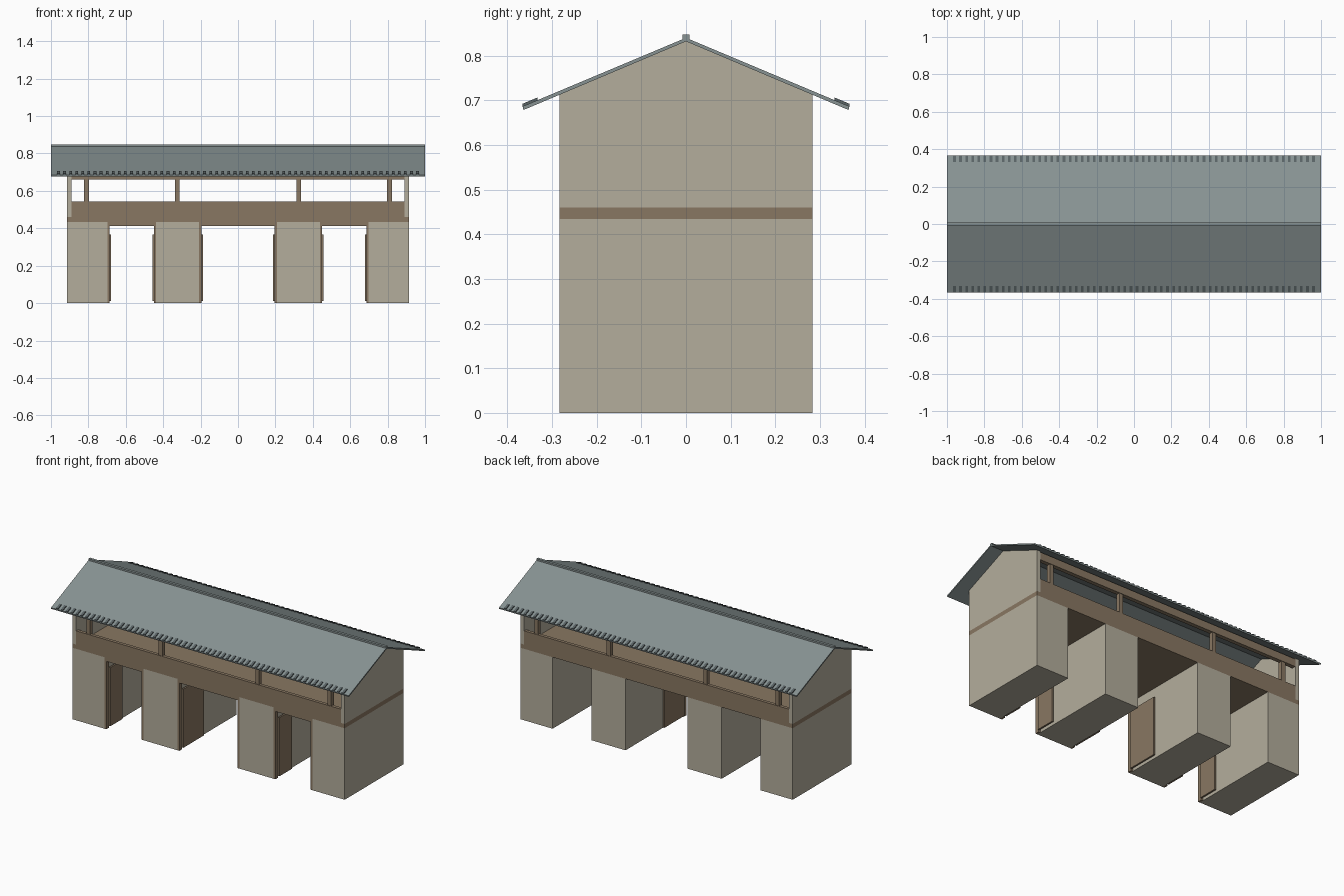
import bpy, bmesh, math

if "Cube" in bpy.data.objects:
    bpy.data.objects.remove(bpy.data.objects["Cube"])


def material(name, rgb):
    m = bpy.data.materials.new(name)
    m.diffuse_color = (*rgb, 1)
    m.use_nodes = True
    m.node_tree.nodes["Principled BSDF"].inputs["Base Color"].default_value = m.diffuse_color
    return m


PLASTER = material("pale plaster", (0.455, 0.42, 0.335))
TIMBER = material("brown timber", (0.25, 0.185, 0.122))
SLATE = material("grey slate", (0.245, 0.29, 0.29))
DARK = material("dark slate", (0.10, 0.125, 0.13))


def add_object(bm, name, mat):
    bmesh.ops.recalc_face_normals(bm, faces=bm.faces)
    me = bpy.data.meshes.new(name)
    bm.to_mesh(me)
    bm.free()
    me.materials.append(mat)
    ob = bpy.data.objects.new(name, me)
    bpy.context.collection.objects.link(ob)
    return ob


def prism(bm, profile, x0, x1):
    """Extrude a closed (y, z) profile along x."""
    f = bm.faces.new([bm.verts.new((x0, y, z)) for y, z in profile])
    ext = bmesh.ops.extrude_face_region(bm, geom=[f])
    for v in ext["geom"]:
        if isinstance(v, bmesh.types.BMVert):
            v.co.x = x1


def box(bm, x0, x1, y0, y1, z0, z1):
    prism(bm, [(y0, z0), (y1, z0), (y1, z1), (y0, z1)], x0, x1)


def boxes(name, mat, items):
    bm = bmesh.new()
    for item in items:
        box(bm, *item)
    return add_object(bm, name, mat)


L, D = 0.915, 0.283           # half length and half depth of the walls
INNER = 0.89                  # inner face of the gable walls
RIDGE, PITCH = 0.840, 0.42    # roof top height and slope


def roof_z(y):
    return RIDGE - PITCH * abs(y)


# ground-floor piers
piers = [(-L, -0.698), (-0.438, -0.208), (0.208, 0.438), (0.698, L)]
boxes("piers", PLASTER, [(a, b, -D, D, 0, 0.434) for a, b in piers])

# upper floor, exposed as a band on the end walls
boxes("floor_deck", TIMBER, [(-L, L, -D, D, 0.434, 0.46)])

# gable end walls
for side, s in (("left", -1), ("right", 1)):
    bm = bmesh.new()
    top = roof_z(D) - 0.007
    prism(bm, [(-D, 0.46), (D, 0.46), (D, top), (0, RIDGE - 0.007), (-D, top)],
          s * INNER, s * L)
    add_object(bm, side + "_gable_wall", PLASTER)

# gallery parapets, posts and eave beams on both long sides
for side, s in (("front", -1), ("back", 1)):
    boxes(side + "_parapet", TIMBER,
          [(-INNER, INNER, *sorted((s * D, s * (D - 0.02))), 0.434, 0.543)])
    boxes(side + "_posts", TIMBER,
          [(x - 0.0125, x + 0.0125, *sorted((s * (D - 0.003), s * (D - 0.028))), 0.54, 0.67)
           for x in (-0.81, -0.325, 0.325, 0.81)])
    boxes(side + "_eave_beam", TIMBER,
          [(-INNER, INNER, *sorted((s * D, s * (D - 0.025))), 0.662, 0.708)])

# door frames and open door leaves in the three front bays
frames, leaves = [], []
for (_, a), (b, _) in zip(piers, piers[1:]):
    leaf = (b - a) / 2 - 0.012
    frames.append((a, b, -D, -D + 0.025, 0.412, 0.434))
    for x, s in ((a, 1), (b, -1)):
        frames.append((*sorted((x, x + s * 0.012)), -D, -D + 0.025, 0, 0.412))
        leaves.append((*sorted((x + s * 0.010, x + s * 0.020)),
                       -D + 0.027, -D + 0.027 + leaf, 0.01, 0.366))
boxes("door_frames", TIMBER, frames)
boxes("door_leaves", TIMBER, leaves)

# pitched roof sheet
E, T = 0.366, 0.008
bm = bmesh.new()
prism(bm, [(-E, roof_z(E)), (0, RIDGE), (E, roof_z(E)),
           (E - 0.002, roof_z(E) - T), (0, RIDGE - T), (-E + 0.002, roof_z(E) - T)], -1, 1)
add_object(bm, "roof", SLATE)

# ridge cap
boxes("ridge_cap", SLATE, [(-1, 1, -0.008, 0.008, 0.833, 0.847)])

# short raised tiles along both eaves
N = 60
bm = bmesh.new()
for i in range(N):
    x = -0.96 + 1.92 * i / (N - 1)
    for s in (-1, 1):
        prism(bm, [(s * y, roof_z(y) + h) for y, h in
                   ((0.332, -0.001), (E, -0.001), (E, 0.006), (0.332, 0.006))],
              x - 0.007, x + 0.007)
add_object(bm, "eave_tiles", DARK)
